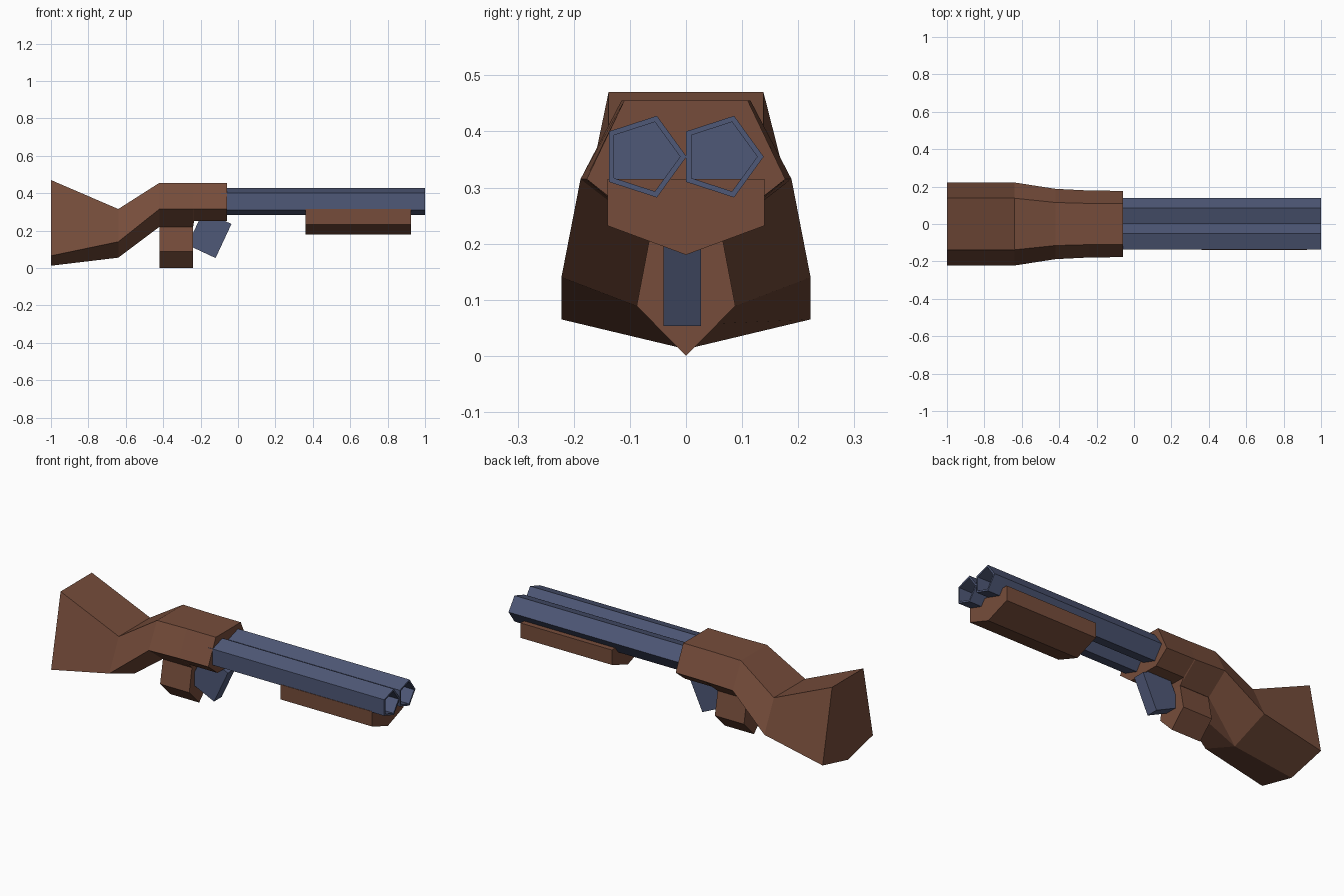
import bpy, bmesh, math

if "Cube" in bpy.data.objects:
    bpy.data.objects.remove(bpy.data.objects["Cube"])


def material(name, rgb):
    m = bpy.data.materials.new(name)
    m.diffuse_color = (*rgb, 1)
    m.use_nodes = True
    m.node_tree.nodes["Principled BSDF"].inputs["Base Color"].default_value = m.diffuse_color
    return m


WOOD = material("brown wood", (0.18, 0.073, 0.043))
STEEL = material("blue steel", (0.078, 0.098, 0.185))


def loft(name, sections, mat, capped=True):
    """Skin rings of equal point count, given as lists of (x, y, z)."""
    bm = bmesh.new()
    rings = [[bm.verts.new(p) for p in s] for s in sections]
    n = len(rings[0])
    for a, b in zip(rings, rings[1:]):
        for i in range(n):
            j = (i + 1) % n
            bm.faces.new((a[i], a[j], b[j], b[i]))
    if capped:
        bm.faces.new(rings[0][::-1])
        bm.faces.new(rings[-1])
    bmesh.ops.remove_doubles(bm, verts=bm.verts, dist=1e-5)
    bmesh.ops.recalc_face_normals(bm, faces=bm.faces)
    me = bpy.data.meshes.new(name)
    bm.to_mesh(me)
    bm.free()
    me.materials.append(mat)
    ob = bpy.data.objects.new(name, me)
    bpy.context.collection.objects.link(ob)
    return ob


def section(x, top_w, top_z, mid_w, mid_z, low_w, low_z):
    """Symmetric ring: top edge, widest points, bottom edge (half widths)."""
    return [(x, top_w, top_z), (x, mid_w, mid_z), (x, low_w, low_z),
            (x, -low_w, low_z), (x, -mid_w, mid_z), (x, -top_w, top_z)]


# Stock and receiver in one piece
loft("stock", [
    section(-1.00, 0.138, 0.470, 0.222, 0.065, 0.0, 0.012),
    section(-0.64, 0.138, 0.315, 0.222, 0.140, 0.0, 0.055),
    section(-0.42, 0.115, 0.455, 0.188, 0.315, 0.065, 0.220),
    section(-0.24, 0.110, 0.455, 0.179, 0.315, 0.065, 0.220),
    section(-0.235, 0.110, 0.455, 0.179, 0.315, 0.095, 0.250),
    section(-0.06, 0.110, 0.455, 0.177, 0.315, 0.095, 0.250),
], WOOD)

# Grip below the receiver
loft("grip", [section(x, 0.062, 0.225, 0.088, 0.089, 0.0, 0.0)
              for x in (-0.42, -0.24)], WOOD)

# Fore-end under the barrels
loft("fore_end", [section(x, 0.14, 0.315, 0.14, 0.232, 0.0, 0.18)
                  for x in (0.36, 0.925)], WOOD)

# Trigger: a tilted block sunk into the receiver and grip
trigger = [(-0.035, 0.235), (-0.12, 0.053), (-0.27, 0.123), (-0.185, 0.305)]
loft("trigger", [[(x, y, z) for x, z in trigger] for y in (-0.04, 0.027)], STEEL)


# Twin five-sided barrels with open bores
def pentagon(x, cy, r):
    return [(x, cy + r * math.cos(i * math.tau / 5),
             0.355 + r * math.sin(i * math.tau / 5)) for i in range(5)]


for side, cy in (("left", -0.0755), ("right", 0.062)):
    loft(side + "_barrel", [pentagon(-0.09, cy, 0.0765), pentagon(1.0, cy, 0.0765),
                            pentagon(1.0, cy, 0.065), pentagon(0.9, cy, 0.065)], STEEL)
